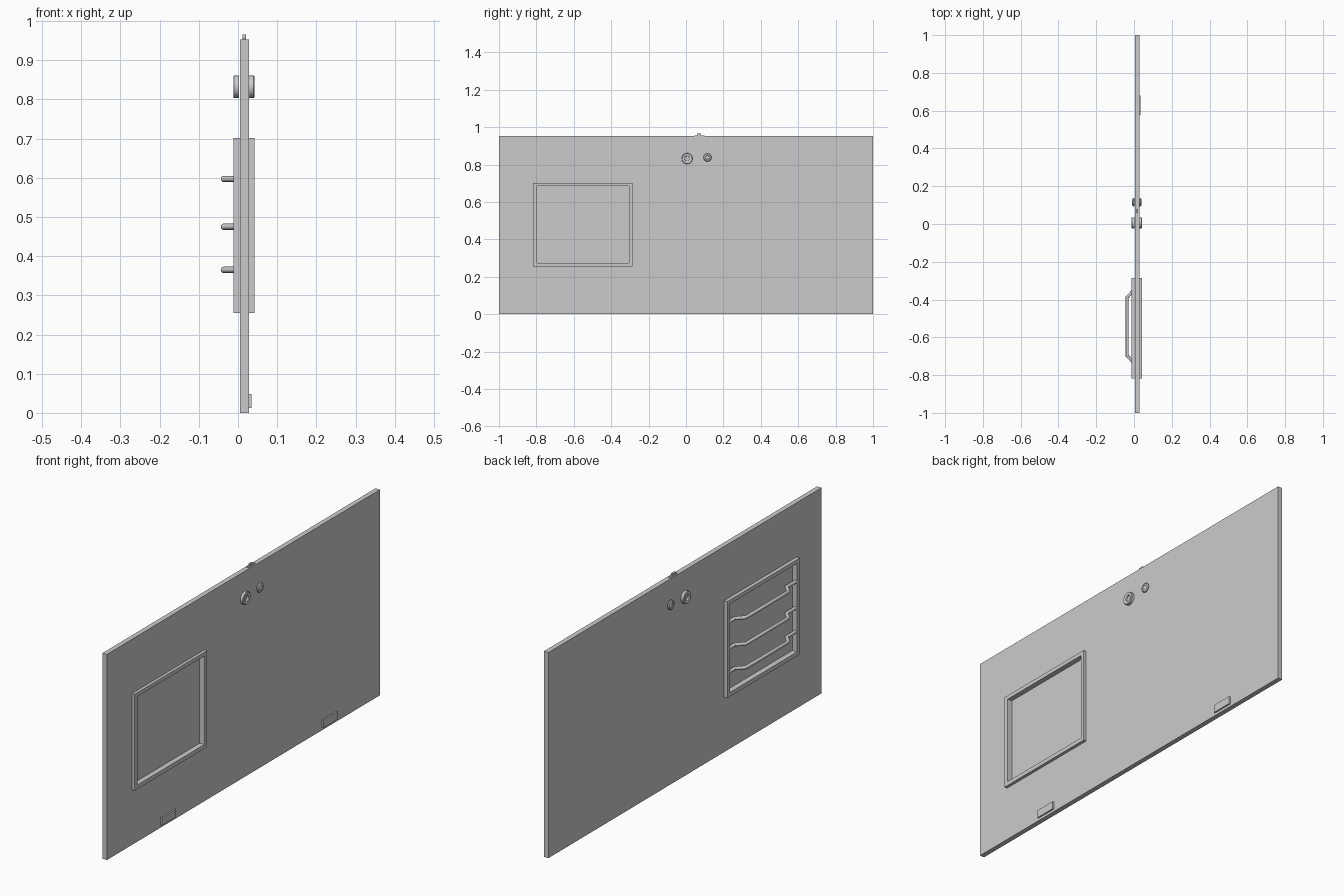
import bpy, math
from mathutils import Matrix, Vector

if "Cube" in bpy.data.objects:
    bpy.data.objects.remove(bpy.data.objects["Cube"])


def make(name, verts, faces, smooth=False):
    me = bpy.data.meshes.new(name)
    me.from_pydata(verts, [], faces)
    ob = bpy.data.objects.new(name, me)
    bpy.context.collection.objects.link(ob)
    if smooth:
        bpy.ops.object.select_all(action='DESELECT')
        ob.select_set(True)
        bpy.context.view_layer.objects.active = ob
        bpy.ops.object.shade_smooth_by_angle(angle=math.radians(35))
    return ob


def box(name, x, y, z):
    v = [(a, b, c) for a in x for b in y for c in z]
    f = [(0, 1, 3, 2), (4, 6, 7, 5), (0, 4, 5, 1), (2, 3, 7, 6), (0, 2, 6, 4), (1, 5, 7, 3)]
    return make(name, v, f)


def rect_ring(name, x, outer, inner):
    """Rectangular frame in the YZ plane; rectangles are (y0, y1, z0, z1)."""
    v = []
    for px, r in ((x[0], outer), (x[0], inner), (x[1], inner), (x[1], outer)):
        y0, y1, z0, z1 = r
        v += [(px, y0, z0), (px, y1, z0), (px, y1, z1), (px, y0, z1)]
    f = []
    for k in range(4):
        n = (k + 1) % 4
        for i in range(4):
            j = (i + 1) % 4
            f.append((k*4 + j, k*4 + i, n*4 + i, n*4 + j))
    return make(name, v, f)


def lathe(name, profile, y, z, x0, side, n=32):
    """Revolve (radius, height) around an X-parallel axis, on either panel side."""
    v, f = [], []
    for r, h in profile:
        for i in range(n):
            a = 2 * math.pi * i / n * side
            v.append((x0 + side * h, y + r * math.cos(a), z + r * math.sin(a)))
    for k in range(len(profile) - 1):
        for i in range(n):
            j = (i + 1) % n
            f.append((k*n + i, k*n + j, (k+1)*n + j, (k+1)*n + i))
    f.append(tuple((len(profile) - 1) * n + i for i in range(n)))
    return make(name, v, f, True)


def bar(name, pts, radius, n=16):
    """Round bar with mitred bends along a path lying in an XY plane."""
    pts = [Vector(p) for p in pts]
    v, f = [], []
    for k, p in enumerate(pts):
        a = (p - pts[k-1]).normalized() if k else (pts[1] - p).normalized()
        b = (pts[k+1] - p).normalized() if k < len(pts) - 1 else a
        t = (a + b).normalized()
        side = t.cross(Vector((0, 0, 1))) / t.dot(a)
        for i in range(n):
            ang = 2 * math.pi * i / n
            v.append(p + radius * (side * math.cos(ang) + Vector((0, 0, 1)) * math.sin(ang)))
    for k in range(len(pts) - 1):
        for i in range(n):
            j = (i + 1) % n
            f.append((k*n + j, k*n + i, (k+1)*n + i, (k+1)*n + j))
    f += [tuple(range(n)), tuple(reversed(range((len(pts)-1)*n, len(pts)*n)))]
    return make(name, v, f, True)


X0, X1 = 0.005, 0.028
outer = (-0.817, -0.287, 0.255, 0.702)
inner = (-0.797, -0.306, 0.274, 0.684)

# Main panel with a window opening
rect_ring("panel", (X0, X1), (-1, 1, 0, 0.953), inner)

# Window frame and pane
rect_ring("window_frame", (-0.012, 0.042), outer, inner)
box("window_pane", (0.013, 0.018), inner[:2], inner[2:])

# Bent guard bars on the inner side of the window
for i, z in enumerate((0.365, 0.475, 0.597)):
    bar(f"guard_bar_{i + 1}",
        [(-0.003, -0.300, z), (-0.003, -0.352, z), (-0.036, -0.388, z),
         (-0.036, -0.697, z), (-0.003, -0.733, z), (-0.003, -0.803, z)], 0.008)

# Dished round handle and small domed lock on both sides
dish = [(0.029, 0), (0.029, 0.012), (0.027, 0.014), (0.017, 0.014),
        (0.014, 0.012), (0.013, 0.005)]
dome = [(0.018, 0), (0.022, 0.003), (0.022, 0.006), (0.019, 0.010),
        (0.012, 0.012), (0.010, 0.010)]
for label, x0, side in (("right", X1, 1), ("left", X0 - 0.003, -1)):
    lathe(f"handle_{label}", dish, 0.006, 0.832, x0, side)
    lathe(f"lock_{label}", dome, 0.115, 0.838, x0, side, 24)

# Latch on the top edge
box("latch_plate", (0.011, 0.021), (0.045, 0.100), (0.950, 0.956))
box("latch_pin", (0.012, 0.020), (0.059, 0.080), (0.953, 0.965))

# Small blocks along the bottom edge
for i, y in enumerate((-0.555, 0.628)):
    box(f"bottom_block_{i + 1}", (X1 - 0.002, 0.035), (y - 0.051, y + 0.051), (0.012, 0.048))
